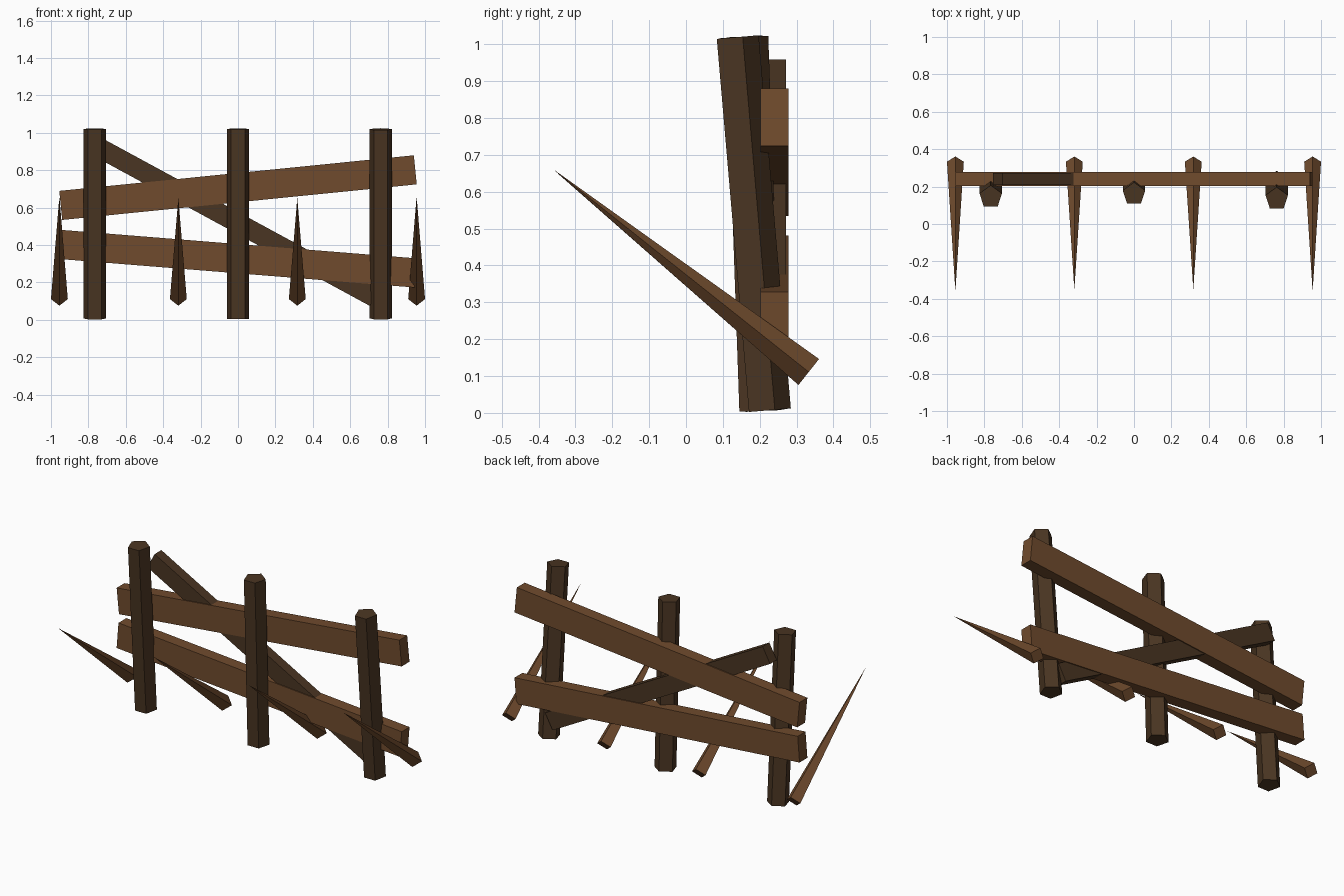
import bpy, math
from mathutils import Vector

if "Cube" in bpy.data.objects:
    bpy.data.objects.remove(bpy.data.objects["Cube"])


def srgb(h):
    def lin(c):
        c /= 255
        return c / 12.92 if c <= 0.04045 else ((c + 0.055) / 1.055) ** 2.4
    return (lin(h >> 16 & 255), lin(h >> 8 & 255), lin(h & 255), 1)


def material(name, h):
    m = bpy.data.materials.new(name)
    m.diffuse_color = srgb(h)
    m.use_nodes = True
    m.node_tree.nodes["Principled BSDF"].inputs["Base Color"].default_value = m.diffuse_color
    return m


dark = material("dark_wood", 0x4A3522)
light = material("light_wood", 0x704B2D)


def add_mesh(name, verts, faces, mat):
    me = bpy.data.meshes.new(name)
    me.from_pydata(verts, [], faces)
    me.materials.append(mat)
    ob = bpy.data.objects.new(name, me)
    bpy.context.collection.objects.link(ob)
    return ob


def pole(name, a, b, r, sides, mat, pointed=False):
    """Prism or spike from a to b (axis in the YZ plane), first corner to the back."""
    a, b = Vector(a), Vector(b)
    X = Vector((1, 0, 0))
    V = (b - a).normalized().cross(X)
    ring = [r * (V * math.cos(t) - X * math.sin(t))
            for t in (2 * math.pi * i / sides for i in range(sides))]
    verts = [a + p for p in ring]
    faces = [list(range(sides))[::-1]]
    if pointed:
        verts.append(b)
        faces += [[i, (i + 1) % sides, sides] for i in range(sides)]
    else:
        verts += [b + p for p in ring]
        faces += [[i, (i + 1) % sides, sides + (i + 1) % sides, sides + i] for i in range(sides)]
        faces.append(list(range(sides, 2 * sides)))
    return add_mesh(name, verts, faces, mat)


def plank(name, z, length, height, depth, slope, mat):
    """Box centred on x = 0, tilted in the front plane."""
    h = Vector((length, depth, height)) / 2
    verts = [(x * h.x, y * h.y, k * h.z) for x in (-1, 1) for y in (-1, 1) for k in (-1, 1)]
    faces = [(0, 1, 3, 2), (4, 6, 7, 5), (0, 4, 5, 1), (2, 3, 7, 6), (0, 2, 6, 4), (1, 5, 7, 3)]
    ob = add_mesh(name, verts, faces, mat)
    ob.location = (0, 0.24, z)
    ob.rotation_euler = (0, -slope, 0)
    return ob


# Five-sided posts, each leaning forward by its own amount
for name, x, lean in (("left_post", -0.766, 0.067), ("middle_post", 0, 0.035), ("right_post", 0.763, 0.086)):
    mid = Vector((x, 0.178, 0.513))
    half = Vector((0, -math.sin(lean), math.cos(lean))) * 0.508
    pole(name, mid - half, mid + half, 0.063, 5, dark)

# Crooked rails and the diagonal brace behind the posts
plank("upper_rail", 0.707, 1.905, 0.156, 0.075, 0.1, light)
plank("lower_rail", 0.327, 1.905, 0.156, 0.075, -0.08, light)
plank("diagonal_brace", 0.517, 1.66, 0.105, 0.064, -math.radians(28.5), dark)

# Four-sided stakes pointing forward and up
for i, x in enumerate((-0.955, -0.319, 0.317, 0.955)):
    tip = (x, -0.36, 0.661) if i in (0, 3) else (x, -0.352, 0.653)
    pole(f"stake_{i + 1}", (x, 0.333, 0.111), tip, 0.045, 4, light, pointed=True)
